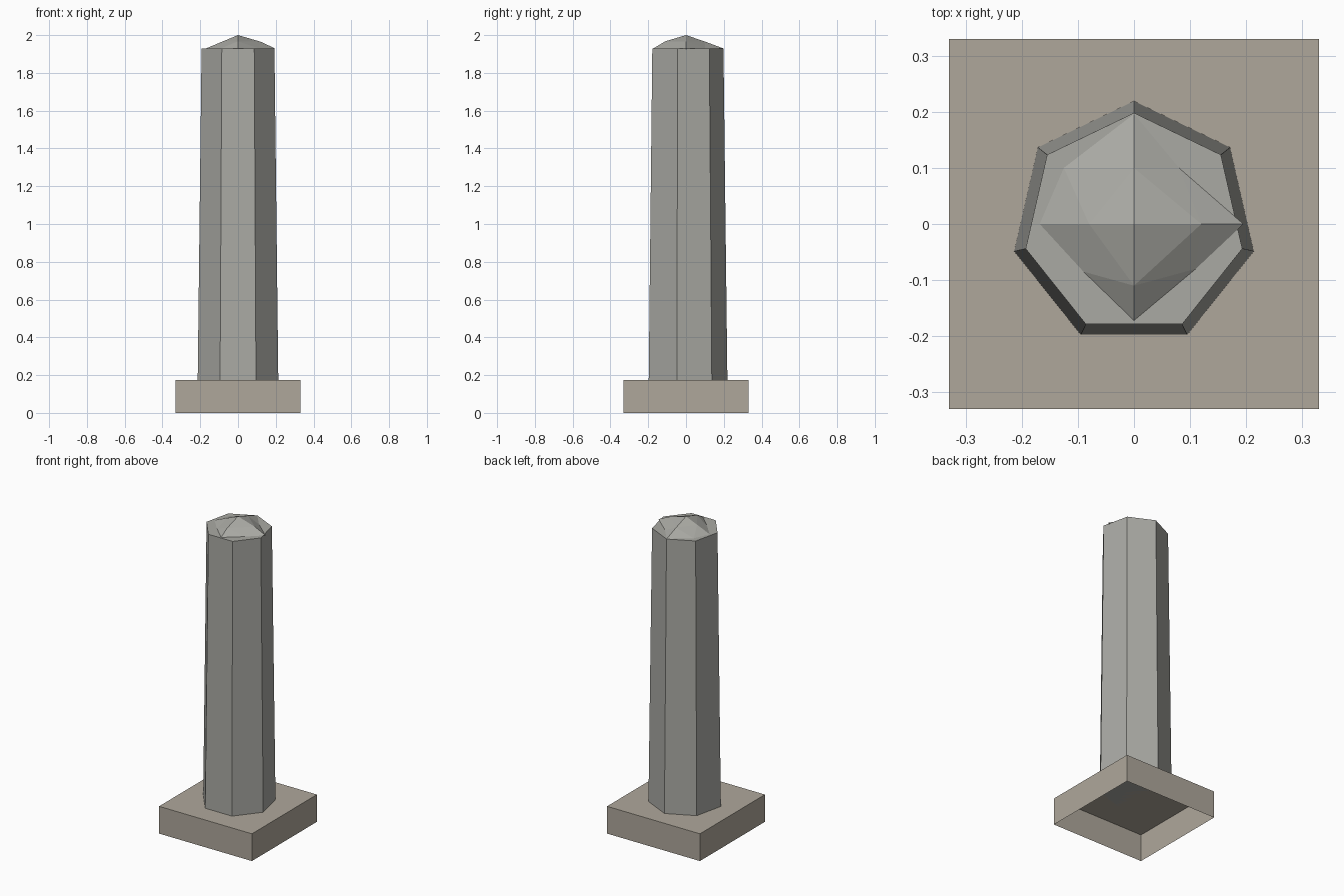
import bpy, bmesh
from math import sin, cos, pi

if "Cube" in bpy.data.objects:
    bpy.data.objects.remove(bpy.data.objects["Cube"])


def material(name, rgb):
    m = bpy.data.materials.new(name)
    m.diffuse_color = (*rgb, 1)
    m.use_nodes = True
    m.node_tree.nodes["Principled BSDF"].inputs["Base Color"].default_value = m.diffuse_color
    return m


def finish(bm, name, mat):
    me = bpy.data.meshes.new(name)
    bm.to_mesh(me)
    bm.free()
    me.materials.append(mat)
    ob = bpy.data.objects.new(name, me)
    bpy.context.collection.objects.link(ob)
    return ob


def prism(name, rings, mat, bottom):
    """Join rings of points into a solid, with a top cap and optional bottom cap."""
    bm = bmesh.new()
    loops = [[bm.verts.new(p) for p in ring] for ring in rings]
    n = len(loops[0])
    for a, b in zip(loops, loops[1:]):
        for i in range(n):
            j = (i + 1) % n
            bm.faces.new((a[i], a[j], b[j], b[i]))
    bm.faces.new(loops[-1])
    if bottom:
        bm.faces.new(loops[0][::-1])
    return finish(bm, name, mat)


def polygon(n, r, z, start):
    return [(r * cos(start + 2 * pi * i / n), r * sin(start + 2 * pi * i / n), z)
            for i in range(n)]


stone = material("grey_stone", (0.40, 0.40, 0.37))
plinth = material("warm_stone", (0.43, 0.39, 0.33))

# Square base, open underneath
prism("base", [polygon(4, 0.33 * 2 ** 0.5, z, pi / 4) for z in (0, 0.175)],
      plinth, False)

# Tapered seven-sided column, one corner to the back
prism("column", [polygon(7, 0.219, 0.175, pi / 2), polygon(7, 0.198, 1.93, pi / 2)],
      stone, True)

# Irregular flattened cap: subdivided octahedron with uneven corners
bm = bmesh.new()
rim = [bm.verts.new((x, y, 1.93)) for x, y in (
    (0.195, 0), (0.08, 0.10), (0, 0.196), (-0.125, 0.10),
    (-0.168, 0), (-0.09, -0.085), (0, -0.172), (0.11, -0.08))]
apex = bm.verts.new((0, 0, 2.0))
ridge = [bm.verts.new(p) for p in (
    (0.12, 0, 1.965), (0, 0.10, 1.966), (-0.08, 0, 1.967), (0, -0.11, 1.967))]
foot = bm.verts.new((0, 0, 1.87))
for q in range(4):
    a, b = ridge[q], ridge[(q + 1) % 4]
    e, mid, n = rim[2 * q], rim[2 * q + 1], rim[(2 * q + 2) % 8]
    for tri in ((apex, a, b), (a, e, mid), (a, mid, b), (b, mid, n),
                (foot, mid, e), (foot, n, mid)):
        bm.faces.new(tri)
finish(bm, "cap", stone)
